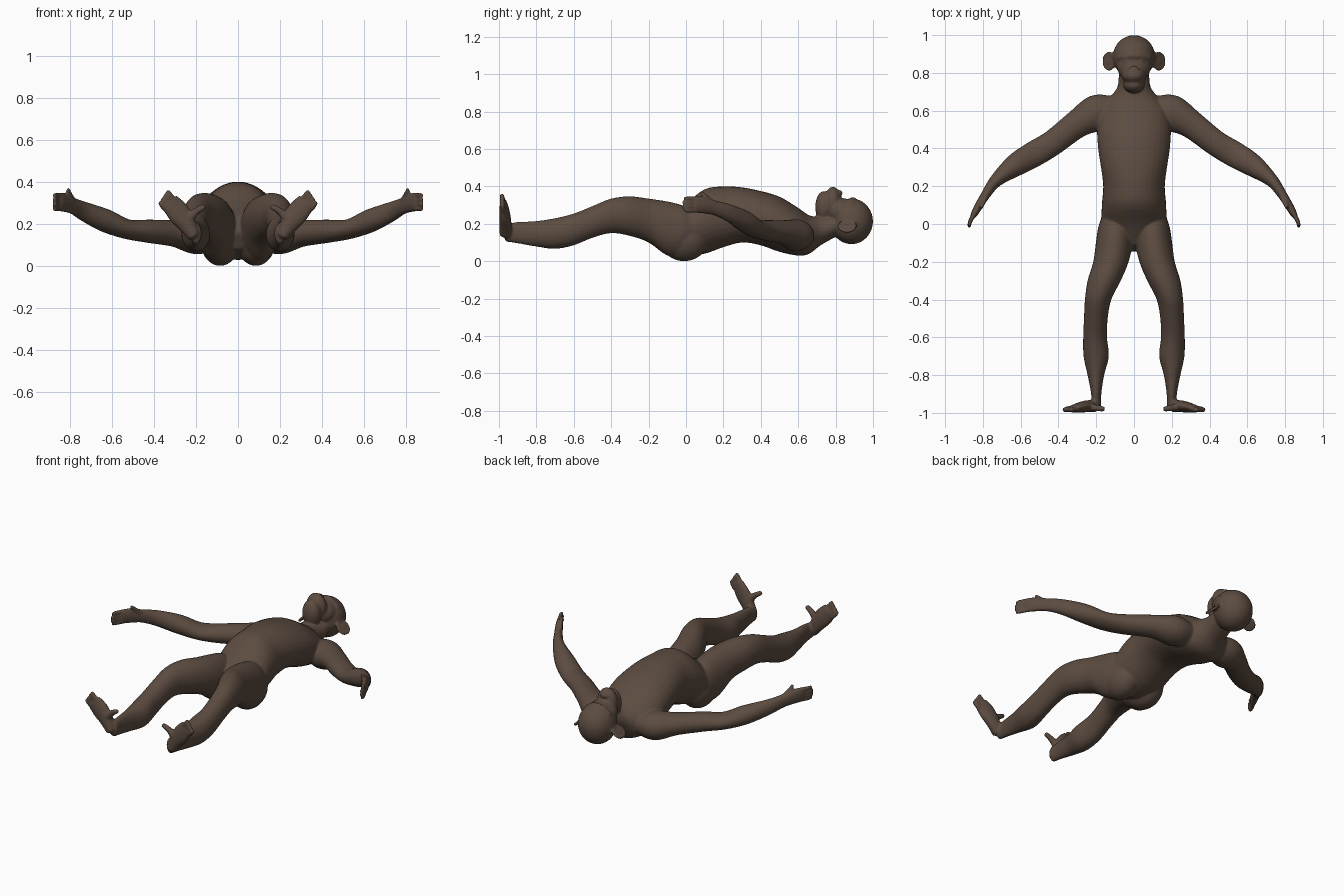
import bpy, bmesh
from math import sin, cos, pi
from mathutils import Vector, Matrix

if "Cube" in bpy.data.objects:
    bpy.data.objects.remove(bpy.data.objects["Cube"])

bm = bmesh.new()
UP = Vector((0, 0, 1))
SIDES = (1, -1)


def spline(a, b, c, d, t):
    """Smooth in-between of sections b and c."""
    return [0.5 * (2*q + (r - p)*t + (2*p - 5*q + 4*r - s)*t*t + (3*q - p - 3*r + s)*t**3)
            for p, q, r, s in zip(a, b, c, d)]


def loft(sections, side=1, axis=None, n=20, steps=4):
    """Tube through sections (x, y, z, horizontal radius, other radius)."""
    s = [sections[0]] + list(sections) + [sections[-1]]
    fine = [spline(*s[i:i + 4], k / steps) for i in range(len(s) - 3) for k in range(steps)]
    fine.append(sections[-1])
    pts = [Vector(f[:3]) for f in fine]
    flip = Vector((side, 1, 1))
    rings, poles = [], []
    for i, f in enumerate(fine):
        t = (pts[min(i + 1, len(pts) - 1)] - pts[max(i - 1, 0)]).normalized()
        d = Vector(axis) if axis else t
        u = d.cross(UP).normalized()
        v = u.cross(d)
        rings.append([bm.verts.new((pts[i] + u*f[3]*cos(a) + v*f[4]*sin(a)) * flip)
                      for a in (2*pi*k/n for k in range(n))])
        if i in (0, len(fine) - 1):
            out = -1 if i == 0 else 1
            poles.append(bm.verts.new((pts[i] + d*out*min(f[3:])*0.5) * flip))
    for a, b in zip(rings, rings[1:]):
        for k in range(n):
            bm.faces.new((a[k], a[k-1], b[k-1], b[k]))
    for ring, pole in zip((rings[0], rings[-1]), poles):
        for k in range(n):
            bm.faces.new((ring[k-1], ring[k], pole))


def ball(center, radii, side=1, tilt=0):
    """Ellipsoid, tilted about the y axis."""
    c = Vector(center) * Vector((side, 1, 1))
    m = Matrix.Translation(c) @ Matrix.Rotation(tilt * side, 4, 'Y') @ Matrix.Diagonal((*radii, 1))
    bmesh.ops.create_uvsphere(bm, u_segments=28, v_segments=18, radius=1, matrix=m)


# Torso and neck: y, lowest z, highest z, half width
TORSO = [(-.11, .08, .24, .08), (0, .03, .31, .165), (.1, .04, .385, .17), (.2, .075, .4, .163),
         (.3, .10, .395, .175), (.4, .085, .375, .19), (.5, .05, .345, .195), (.6, .03, .285, .18),
         (.66, .04, .245, .14), (.72, .085, .24, .09), (.8, .13, .25, .08)]
loft([(0, y, (lo + hi)/2, w, (hi - lo)/2) for y, lo, hi, w in TORSO], axis=(0, 1, 0), n=32)

# Skull, cheeks, muzzle, jaw and nose
ball((0, .885, .213), (.112, .115, .122))
ball((0, .835, .265), (.09, .085, .072))
ball((0, .785, .31), (.066, .048, .088))
ball((0, .737, .29), (.058, .046, .085))
ball((0, .822, .365), (.026, .016, .015))
loft([(x, .893 - abs(x)*.15, .328 - x*x*7, .016, .016) for x in (-.08, -.04, 0, .04, .08)])

LEG = [(.1, .04, .09, .27, .07), (.1, -.02, .03, .30, .09), (.105, -.1, .03, .32, .097),
       (.122, -.2, .10, .335, .094), (.158, -.3, .135, .347, .088), (.19, -.4, .15, .335, .07),
       (.202, -.5, .125, .295, .063), (.206, -.6, .085, .255, .063), (.2, -.7, .066, .23, .067),
       (.202, -.8, .078, .215, .044), (.2, -.9, .095, .21, .027), (.2, -.965, .105, .2, .027)]
ARM = [(.12, .6, .14, .08, .07), (.2, .585, .14, .098, .085), (.3, .53, .155, .075, .065),
       (.43, .43, .165, .068, .055), (.53, .37, .175, .069, .047), (.63, .31, .215, .06, .055),
       (.73, .23, .258, .035, .047), (.785, .155, .285, .025, .04), (.825, .09, .30, .022, .045),
       (.85, .045, .305, .017, .045)]
FOOT = [(.21, -.965, .14, .032, .03), (.245, -.965, .2, .032, .045), (.285, -.97, .255, .027, .055),
        (.325, -.978, .305, .018, .046)]

for s in SIDES:
    # Buttock, leg, arm and palm
    ball((.085, -.01, .12), (.095, .13, .12), s)
    loft([(x, y, (lo + hi)/2, w, (hi - lo)/2) for x, y, lo, hi, w in LEG], s, axis=(0, -1, 0), n=28)
    loft(ARM, s, n=28)

    # Fingers and thumb
    for i in range(4):
        z = .27 + i*.022
        tip = -.022 + abs(i - 1.5)*.008
        loft([(.845, .055, z, .013, .011), (.868, .012, z, .012, .011), (.873, tip, z, .01, .009)], s, n=10)
    loft([(.785, .14, .31, .016, .016), (.803, .105, .345, .013, .013), (.808, .085, .365, .01, .01)], s, n=10)

    # Foot, toes and big toe
    loft(FOOT, s)
    for i in range(4):
        loft([(.30 + i*.014, -.976, .308 - i*.015, .014, .012),
              (.322 + i*.014, -.982, .338 - i*.016, .015, .012),
              (.336 + i*.012, -.984, .358 - i*.018, .011, .009)], s, n=10)
    loft([(.245, -.97, .215, .025, .03), (.2, -.974, .258, .018, .018),
          (.16, -.98, .282, .015, .014)], s, n=12)

    # Eye, and ear with a raised rim
    ball((.037, .863, .316), (.019, .015, .015), s)
    ball((.132, .862, .185), (.036, .045, .009), s, tilt=pi/4)
    rim = [(.132 + .028*cos(a), .862 + .043*sin(a), .187 - .028*cos(a), .009, .009)
           for a in (2*pi*k/12 for k in range(13))]
    loft(rim, s, n=8, steps=2)

bmesh.ops.recalc_face_normals(bm, faces=bm.faces)
mesh = bpy.data.meshes.new("ape_body")
bm.to_mesh(mesh)
bm.free()
body = bpy.data.objects.new("ape_body", mesh)
bpy.context.collection.objects.link(body)

# Brown skin
skin = bpy.data.materials.new("dark_brown_skin")
skin.use_nodes = True
colour = (.107, .072, .052, 1)
skin.diffuse_color = colour
skin.node_tree.nodes["Principled BSDF"].inputs["Base Color"].default_value = colour
mesh.materials.append(skin)

# Fuse the parts into one soft surface
fuse = body.modifiers.new("fuse", 'REMESH')
fuse.mode = 'VOXEL'
fuse.voxel_size = 0.0065
fuse.use_smooth_shade = True
soften = body.modifiers.new("soften", 'SMOOTH')
soften.factor = 0.5
soften.iterations = 6
